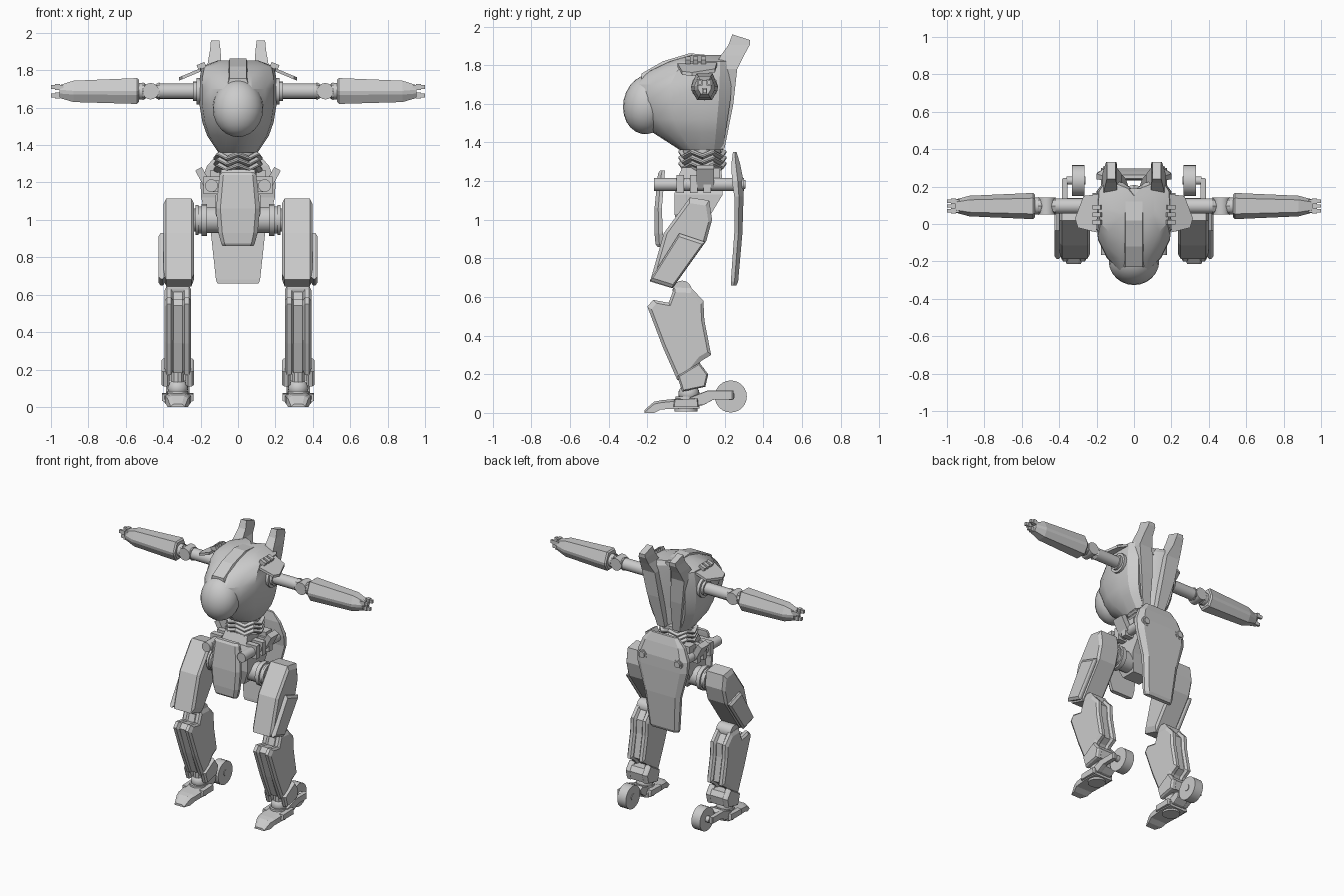
import bpy, bmesh, math
from mathutils import Vector, Matrix


def finish(name, bm, mirror=False, smooth=None):
    bmesh.ops.recalc_face_normals(bm, faces=bm.faces)
    me = bpy.data.meshes.new(name)
    bm.to_mesh(me)
    bm.free()
    ob = bpy.data.objects.new(name, me)
    bpy.context.collection.objects.link(ob)
    if smooth:
        for p in me.polygons:
            p.use_smooth = True
        me.set_sharp_from_angle(angle=math.radians(smooth))
    if mirror:
        ob.modifiers.new("mirror", 'MIRROR').use_clip = False
    return ob


def loft(name, rings, mirror=False, smooth=None):
    """Skin a list of equal-length rings and cap both ends."""
    bm = bmesh.new()
    vs = [[bm.verts.new(p) for p in r] for r in rings]
    n = len(vs[0])
    for a, b in zip(vs, vs[1:]):
        for i in range(n):
            j = (i + 1) % n
            bm.faces.new((a[i], a[j], b[j], b[i]))
    bm.faces.new(vs[0])
    bm.faces.new(vs[-1])
    return finish(name, bm, mirror, smooth)


def slab(name, prof, x0, x1, inset=0.012, mirror=True):
    """Side profile (y, z) given thickness along x, with chamfered rims."""
    cy = sum(p[0] for p in prof) / len(prof)
    cz = sum(p[1] for p in prof) / len(prof)

    def ring(x, k):
        return [(x, cy + (y - cy) * k, cz + (z - cz) * k) for y, z in prof]
    k = 1 - inset * 10
    return loft(name, [ring(x0, k), ring(x0 + inset, 1), ring(x1 - inset, 1), ring(x1, k)], mirror)


def rect(z, x0, x1, y0, y1):
    return [(x0, y0, z), (x1, y0, z), (x1, y1, z), (x0, y1, z)]


def box(name, c, s, mirror=True, rot=0.0):
    bm = bmesh.new()
    m = Matrix.Translation(c) @ Matrix.Rotation(rot, 4, 'Y') @ Matrix.Diagonal((*s, 1))
    bmesh.ops.create_cube(bm, size=1, matrix=m)
    return finish(name, bm, mirror)


def cyl(name, a, b, r, r2=None, n=16, mirror=True):
    a, b = Vector(a), Vector(b)
    m = Matrix.Translation((a + b) / 2) @ (b - a).to_track_quat('Z', 'Y').to_matrix().to_4x4()
    bm = bmesh.new()
    bmesh.ops.create_cone(bm, cap_ends=True, segments=n, radius1=r, radius2=r if r2 is None else r2,
                          depth=(b - a).length, matrix=m)
    return finish(name, bm, mirror, 35)


def ball(name, c, s, tilt=0.0, mirror=True, n=20):
    bm = bmesh.new()
    m = Matrix.Translation(c) @ Matrix.Rotation(tilt, 4, 'X') @ Matrix.Diagonal((*s, 1))
    bmesh.ops.create_uvsphere(bm, u_segments=n, v_segments=n // 2, radius=1, matrix=m)
    return finish(name, bm, mirror, 40)


# Torso shell: horizontal sections (z, front y, half width, back y)
def torso_ring(z, yf, w, yb):
    y0 = 0.08
    L = y0 - yf
    half = [(0, yf), (0.35 * w, yf + 0.06 * L), (0.7 * w, yf + 0.28 * L), (0.93 * w, yf + 0.55 * L),
            (w, y0), (0.97 * w, y0 + 0.6 * (yb - y0)), (0.75 * w, yb), (0.3 * w, yb - 0.02), (0, yb - 0.06)]
    return [(x, y, z) for x, y in half] + [(-x, y, z) for x, y in half[-2:0:-1]]


loft("torso", [torso_ring(*s) for s in (
    (1.36, -0.03, 0.105, 0.19), (1.45, -0.17, 0.165, 0.205), (1.52, -0.235, 0.19, 0.215),
    (1.62, -0.285, 0.207, 0.23), (1.70, -0.275, 0.207, 0.235), (1.77, -0.20, 0.203, 0.24),
    (1.82, -0.09, 0.192, 0.24), (1.852, 0.02, 0.11, 0.21))], smooth=25)
ball("visor", (0, -0.2, 1.597), (0.135, 0.125, 0.155), -0.2, mirror=False, n=24)
loft("top_spine", [[(-0.045, y, z), (0.045, y, z), (0.06, y, z - 0.05), (-0.06, y, z - 0.05)]
                   for y, z in ((0.19, 1.845), (0.02, 1.862), (-0.12, 1.82), (-0.23, 1.757))])
# Back ribs that rise into horns
loft("back_horn", [rect(1.37, 0.03, 0.09, 0.10, 0.20), rect(1.6, 0.045, 0.14, 0.12, 0.245),
                   rect(1.78, 0.065, 0.17, 0.14, 0.265), rect(1.85, 0.09, 0.16, 0.18, 0.30),
                   rect(1.905, 0.093, 0.15, 0.22, 0.33),
                   [(0.10, 0.24, 1.96), (0.145, 0.24, 1.96), (0.145, 0.332, 1.93), (0.10, 0.332, 1.93)]], True)

# Shoulder hatch with hinges
hatch = [(0.19, 0.16), (0.27, 0.15), (0.315, 0.03), (0.30, -0.02), (0.20, -0.045)]
loft("shoulder_hatch", [[(x, y, 1.815 - (x - 0.19) * 0.42 - t) for x, y in hatch] for t in (0, 0.018)], True)
for i in range(3):
    box("hatch_hinge", (0.195, 0.01 + 0.04 * i, 1.822), (0.045, 0.025, 0.03), rot=0.4)

# Arms
AY, AZ = 0.096, 1.688
for x0, x1, r, n in ((0.17, 0.222, 0.07, 12), (0.22, 0.24, 0.052, 16), (0.2, 0.43, 0.041, 16), (0.5, 0.545, 0.045, 12)):
    cyl("upper_arm", (x0, AY, AZ), (x1, AY, AZ), r, n=n)
cyl("elbow", (0.467, AY - 0.045, AZ), (0.467, AY + 0.045, AZ), 0.044)
cyl("elbow_fork_in", (0.42, AY, AZ), (0.467, AY, AZ), 0.048, 0.022, n=8)
cyl("elbow_fork_out", (0.467, AY, AZ), (0.51, AY, AZ), 0.022, 0.048, n=8)


def arm_ring(x, hy, zt, zb):
    zm = zb + 0.35 * (zt - zb)
    return [(x, AY + s * k * hy, z) for s, k, z in ((-1, .6, zt), (1, .6, zt), (1, 1, zm + .02), (1, .95, zm),
            (1, .55, zb), (-1, .55, zb), (-1, .95, zm), (-1, 1, zm + .02))]


loft("forearm", [arm_ring(0.53, 0.062, 1.75, 1.632), arm_ring(0.54, 0.07, 1.758, 1.62),
                 arm_ring(0.88, 0.055, 1.744, 1.63), arm_ring(0.955, 0.035, 1.72, 1.652)], True)
for dy, dz in ((-0.025, 0.022), (0.025, 0.022), (0, -0.022)):
    box("finger", (0.967, AY + dy, AZ + dz), (0.066, 0.018, 0.022))
    box("finger_knuckle", (0.965, AY + dy, AZ + dz), (0.025, 0.028, 0.032))

# Waist: stacked chevron rings
for i, z in enumerate((1.28, 1.31, 1.34)):
    def waist(zz, k):
        return [(0.132 * k * math.sin(a), 0.085 - 0.125 * k * math.cos(a), zz + 0.012 * (-1) ** j)
                for j, a in enumerate(math.tau * q / 12 for q in range(12))]
    loft("waist_ring", [waist(z - 0.014, 0.86), waist(z - 0.004, 1), waist(z + 0.004, 1), waist(z + 0.014, 0.86)])
cyl("waist_core", (0, 0.085, 1.2), (0, 0.085, 1.38), 0.1, mirror=False)

# Pelvis
loft("pelvis", [rect(0.92, -0.07, 0.07, -0.03, 0.08), rect(1.03, -0.12, 0.12, -0.06, 0.13),
                rect(1.13, -0.12, 0.12, -0.06, 0.19), rect(1.2, -0.10, 0.10, -0.05, 0.19),
                rect(1.27, -0.09, 0.09, -0.02, 0.18)])
cyl("skirt_rod", (0.142, -0.165, 1.183), (0.142, 0.30, 1.183), 0.034)
cyl("rod_bolt", (0.142, 0.28, 1.183), (0.142, 0.308, 1.183), 0.028, 0.022, n=12)
for y in (-0.03, 0.04, 0.11):
    box("rod_clamp", (0.142, y, 1.185), (0.085, 0.04, 0.095))
box("hip_bracket", (0.185, 0.1, 1.225), (0.04, 0.09, 0.11), rot=0.5)
box("rod_bridge", (0.07, 0.14, 1.23), (0.16, 0.07, 0.07))


# Skirt plates: levels (z, half width, outer y, inner y) with chamfered outer face
def skirt(name, levels):
    loft(name, [[(-w, b, z), (-w, a + (b - a) * .5, z), (-w * .8, a, z), (w * .8, a, z),
                 (w, a + (b - a) * .5, z), (w, b, z)] for z, w, a, b in levels])


skirt("rear_skirt", ((1.35, 0.11, 0.262, 0.243), (1.29, 0.165, 0.28, 0.235), (1.2, 0.2, 0.298, 0.238),
                     (1.12, 0.198, 0.298, 0.25), (0.93, 0.145, 0.292, 0.25), (0.68, 0.118, 0.27, 0.232),
                     (0.66, 0.11, 0.26, 0.232)))
skirt("front_skirt", ((1.255, 0.085, -0.135, -0.11), (1.24, 0.098, -0.145, -0.11), (1.06, 0.118, -0.163, -0.125),
                      (0.93, 0.105, -0.163, -0.12), (0.875, 0.09, -0.158, -0.118), (0.86, 0.083, -0.148, -0.118)))
box("front_skirt_mount", (0.06, -0.085, 1.18), (0.15, 0.09, 0.06))

# Hip joint
for x0, x1, r in ((0.08, 0.17, 0.07), (0.165, 0.195, 0.085), (0.195, 0.212, 0.072), (0.212, 0.228, 0.08), (0.225, 0.27, 0.062)):
    cyl("hip_joint", (x0, 0.04, 1.0), (x1, 0.04, 1.0), r)

# Legs, side profiles in (y, z)
slab("thigh", [(0.02, 1.115), (0.12, 1.10), (0.135, 1.0), (0.105, 0.89), (-0.07, 0.645),
               (-0.186, 0.68), (-0.115, 0.93)], 0.235, 0.398, 0.014)
slab("thigh_plate", [(-0.035, 0.93), (0.1, 0.885), (-0.07, 0.648), (-0.188, 0.685)], 0.39, 0.425)
cyl("knee", (0.262, -0.02, 0.635), (0.378, -0.02, 0.635), 0.05)
shin = [(-0.06, 0.65), (0.03, 0.645), (0.09, 0.58), (0.095, 0.48), (0.13, 0.30), (0.08, 0.27),
        (0.0, 0.17), (-0.045, 0.17), (-0.12, 0.34), (-0.20, 0.55), (-0.17, 0.585), (-0.09, 0.57)]
slab("shin_outer", shin, 0.345, 0.392)
slab("shin_inner", shin, 0.25, 0.297)
slab("shin_core", [(y * 0.86 - 0.005, 0.02 + z * 0.95) for y, z in shin], 0.285, 0.357)
guard = [(-0.045, 0.19), (0.07, 0.26), (0.115, 0.2), (0.10, 0.135), (-0.02, 0.11)]
slab("ankle_guard_outer", guard, 0.365, 0.41)
slab("ankle_guard_inner", guard, 0.235, 0.28)
slab("ankle_guard_back", [(0.03, 0.24), (0.09, 0.235), (0.112, 0.2), (0.10, 0.14), (0.05, 0.14)], 0.27, 0.375, 0.005)
ball("ankle", (0.322, 0.015, 0.1), (0.055, 0.055, 0.05))
cyl("shin_strut", (0.322, 0.01, 0.1), (0.322, 0.0, 0.26), 0.035, n=10)

# Feet: toe, side pads, heel arm and wheel
loft("toe", [[(0.322 - w, y, zb), (0.322 + w, y, zb), (0.322 + w, y, zt - .012), (0.322 + w * .6, y, zt),
              (0.322 - w * .6, y, zt), (0.322 - w, y, zt - .012)] for y, w, zb, zt in (
    (-0.215, 0.038, 0, 0.015), (-0.165, 0.055, 0, 0.058), (-0.13, 0.065, 0.018, 0.065),
    (-0.03, 0.072, 0.022, 0.075), (0.07, 0.065, 0.022, 0.065))], True)
cyl("foot_pad", (0.322, 0, 0.008), (0.322, 0, 0.085), 0.06, 0.055, n=12)
for x in (0.255, 0.388):
    slab("foot_side_pad", [(-0.065, 0.03), (-0.06, 0.07), (0.06, 0.075), (0.065, 0.03)], x - 0.016, x + 0.018, 0.006)
slab("heel_arm", [(0.02, 0.04), (0.02, 0.08), (0.11, 0.115), (0.245, 0.115), (0.245, 0.07), (0.14, 0.068), (0.09, 0.04)],
     0.355, 0.385, 0.005)
slab("heel_bridge", [(0.03, 0.035), (0.03, 0.085), (0.11, 0.115), (0.14, 0.1), (0.13, 0.068), (0.09, 0.04)], 0.27, 0.36, 0.005)
cyl("heel_axle", (0.26, 0.232, 0.088), (0.36, 0.232, 0.088), 0.022)
cyl("heel_wheel", (0.264, 0.232, 0.085), (0.332, 0.232, 0.085), 0.083, n=24)
